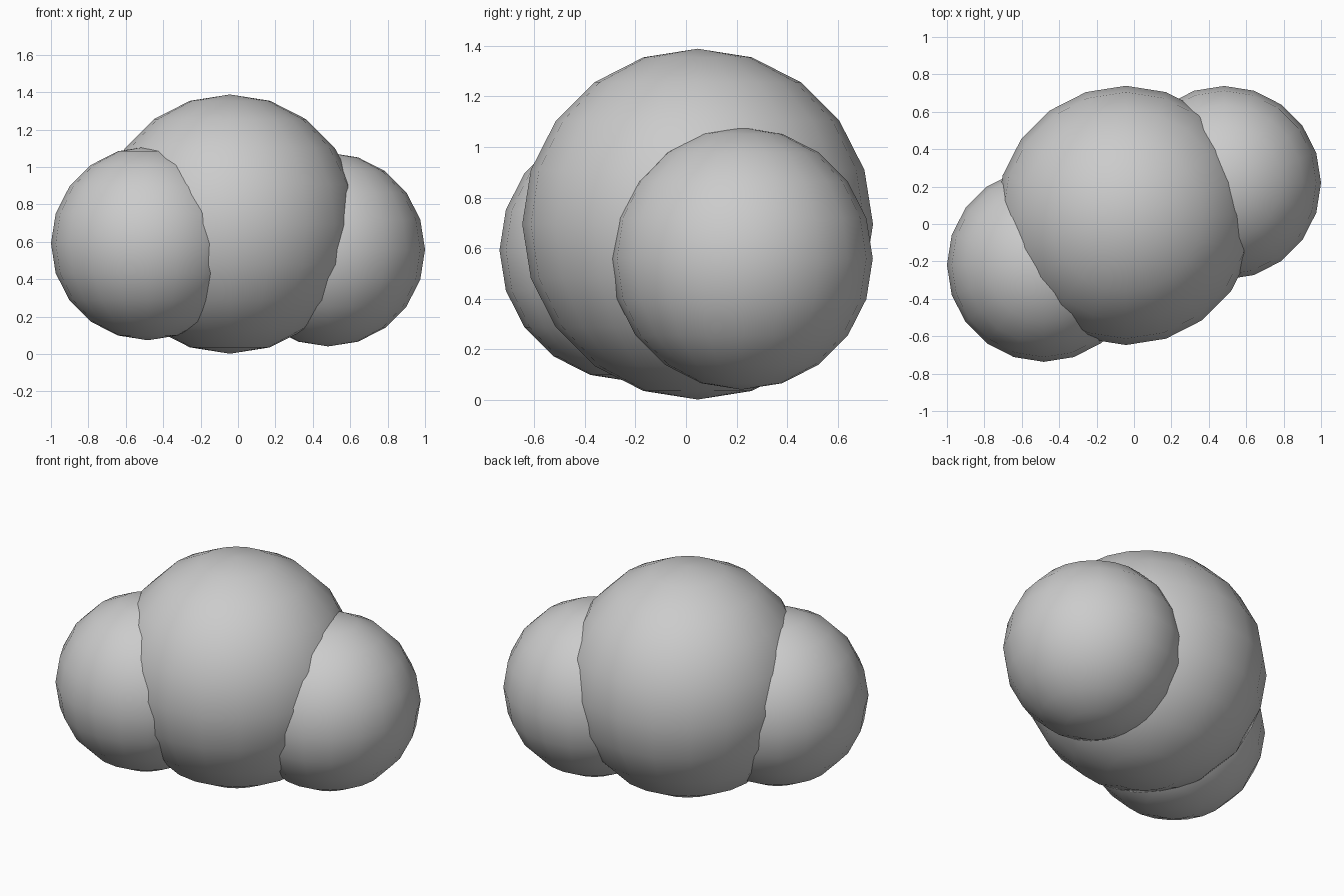
import bpy

if "Cube" in bpy.data.objects:
    bpy.data.objects.remove(bpy.data.objects["Cube"])


# Smooth-shaded low-resolution ball: 20 segments, 10 rings
def ball(name, center, radius):
    bpy.ops.mesh.primitive_uv_sphere_add(
        segments=20, ring_count=10, radius=radius, location=center)
    obj = bpy.context.object
    obj.name = name
    bpy.ops.object.shade_smooth()
    return obj


# Large middle puff and two smaller side puffs
ball("middle_puff", (-0.043, 0.046, 0.695), 0.693)
ball("left_puff", (-0.482, -0.219, 0.592), 0.518)
ball("right_puff", (0.482, 0.22, 0.559), 0.518)
